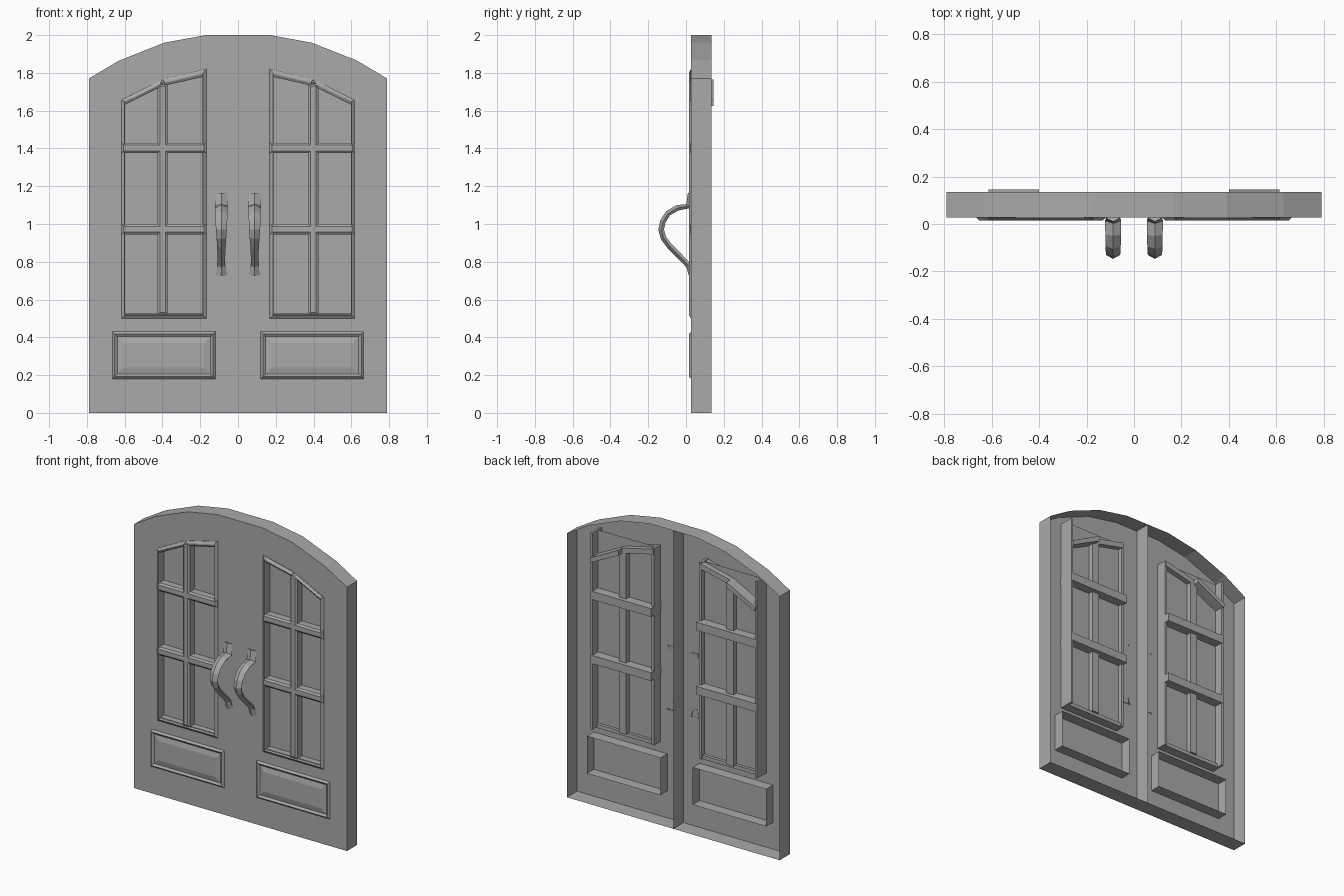
import bpy, bmesh
from mathutils import Vector

cube = bpy.data.objects.get("Cube")
if cube:
    bpy.data.objects.remove(cube)

grey = bpy.data.materials.new("plain_grey")
grey.use_nodes = True
colour = (0.4, 0.4, 0.4, 1)
grey.diffuse_color = colour
grey.node_tree.nodes["Principled BSDF"].inputs["Base Color"].default_value = colour

FRONT, BACK, PROUD, PANE = 0.027, 0.135, 0.015, 0.07


def finish(bm, name):
    """Make a flat shaded object, mirrored to the other leaf."""
    bmesh.ops.recalc_face_normals(bm, faces=bm.faces)
    mesh = bpy.data.meshes.new(name)
    bm.to_mesh(mesh)
    bm.free()
    mesh.materials.append(grey)
    obj = bpy.data.objects.new(name, mesh)
    bpy.context.collection.objects.link(obj)
    mirror = obj.modifiers.new("other_leaf", "MIRROR")
    mirror.use_mirror_merge = False


def skin(bm, rings):
    """Join closed rings of 3D points and return their vertices."""
    loops = [[bm.verts.new(p) for p in ring] for ring in rings]
    for a, b in zip(loops, loops[1:]):
        for i in range(len(a)):
            j = (i + 1) % len(a)
            bm.faces.new((a[i], a[j], b[j], b[i]))
    return loops


def loft(name, rings, cap_start=False, cap_end=False):
    bm = bmesh.new()
    loops = skin(bm, rings)
    if cap_start:
        bm.faces.new(loops[0])
    if cap_end:
        bm.faces.new(loops[-1])
    finish(bm, name)


def inset(points, d):
    """Shrink a counter-clockwise outline by d with mitred corners."""
    pts = [Vector(p) for p in points]
    result = []
    for i, p in enumerate(pts):
        e1 = (p - pts[i - 1]).normalized()
        e2 = (pts[(i + 1) % len(pts)] - p).normalized()
        n1, n2 = Vector((-e1.y, e1.x)), Vector((-e2.y, e2.x))
        result.append(p + (n1 + n2) * d / (1 + n1.dot(n2)))
    return result


def at_depth(points, y):
    return [(p[0], y, p[1]) for p in points]


def moulding(name, outline, profile, **caps):
    """Run a profile of (inset, depth) pairs round an outline."""
    loft(name, [at_depth(inset(outline, d), y) for d, y in profile], **caps)


def bar(name, outline, back, chamfer=0.012):
    """Solid bar through the pane with a chamfered front."""
    moulding(name, outline, [(0, back), (0, FRONT - 0.003), (chamfer, PROUD)],
             cap_start=True, cap_end=True)


def box(x0, x1, z0, z1):
    return [(x0, z0), (x1, z0), (x1, z1), (x0, z1)]


# Outlines of the leaf and its arched window
leaf = [(0, 0), (0.79, 0), (0.79, 1.77), (0.63, 1.865), (0.39, 1.96), (0.17, 2), (0, 2)]
window = [(0.168, 0.5), (0.618, 0.5), (0.618, 1.655), (0.4, 1.765), (0.168, 1.82)]

# Door leaf: front skin with a window opening and side walls, open at the back
bm = bmesh.new()
rim = skin(bm, [at_depth(leaf, BACK), at_depth(leaf, FRONT)])[1]
hole = [bm.verts.new(p) for p in at_depth(inset(window, 0.02), FRONT)]
edges = []
for loop in (rim, hole):
    for i, v in enumerate(loop):
        edges.append(bm.edges.get((v, loop[i - 1])) or bm.edges.new((v, loop[i - 1])))
bmesh.ops.triangle_fill(bm, edges=edges, use_beauty=True, normal=(0, -1, 0))
finish(bm, "door_leaf")

# Window surround and the rectangular pane set back in the opening
moulding("window_frame", window, [(0, FRONT), (0.016, PROUD), (0.02, FRONT), (0.02, PANE)])
moulding("window_pane", box(0.168, 0.618, 0.5, 1.82), [(0, PANE)], cap_end=True)

# Arch rails, just inside the top of the surround
bar("outer_arch_rail", [(0.4, 1.73), (0.61, 1.625), (0.614, 1.655), (0.4, 1.765)], 0.145, 0.014)
bar("inner_arch_rail", [(0.172, 1.782), (0.4, 1.73), (0.4, 1.765), (0.172, 1.818)], 0.105, 0.014)

# Stiles and sill showing behind the pane
for name, outline, back in (("outer_stile", box(0.603, 0.618, 0.5, 1.82), 0.13),
                            ("inner_stile", box(0.168, 0.185, 0.5, 1.82), 0.1),
                            ("window_sill", box(0.168, 0.618, 0.5, 0.525), 0.09)):
    moulding(name, outline, [(0, back), (0, FRONT + 0.002)], cap_start=True, cap_end=True)

# Glazing bars
bar("upright_bar", box(0.372, 0.425, 0.52, 1.74), 0.105)
for z in (0.945, 1.375):
    bar("cross_bar", box(0.168, 0.618, z, z + 0.055), 0.132)

# Lower panel: raised rim, groove and raised field, with a sleeve behind
moulding("lower_panel", box(0.12, 0.665, 0.18, 0.43),
         [(0, 0.1), (0, FRONT), (0.012, PROUD), (0.026, 0.025), (0.06, 0.017)],
         cap_end=True)

# Pull handle: (depth, height, half width) along the outer ridge
path = [(0.01, 1.165, 0.03), (0.002, 1.105, 0.034), (-0.05, 1.1, 0.033),
        (-0.105, 1.068, 0.032), (-0.136, 1.02, 0.031), (-0.147, 0.97, 0.029),
        (-0.133, 0.92, 0.026), (-0.1, 0.875, 0.023), (-0.04, 0.815, 0.02),
        (0.002, 0.77, 0.02), (0.016, 0.725, 0.032)]
rings = []
for i, (y, z, w) in enumerate(path):
    before, after = path[max(i - 1, 0)], path[min(i + 1, len(path) - 1)]
    t = Vector((after[0] - before[0], after[1] - before[1])).normalized()
    n = Vector((t.y, -t.x))
    section = [(-w, 0.016), (0, 0), (w, 0.016), (w * 0.7, 0.03), (-w * 0.7, 0.03)]
    rings.append([(0.088 + x, min(y - n.x * d, FRONT + 0.002), z - n.y * d)
                  for x, d in section])
loft("pull_handle", rings, True, True)
